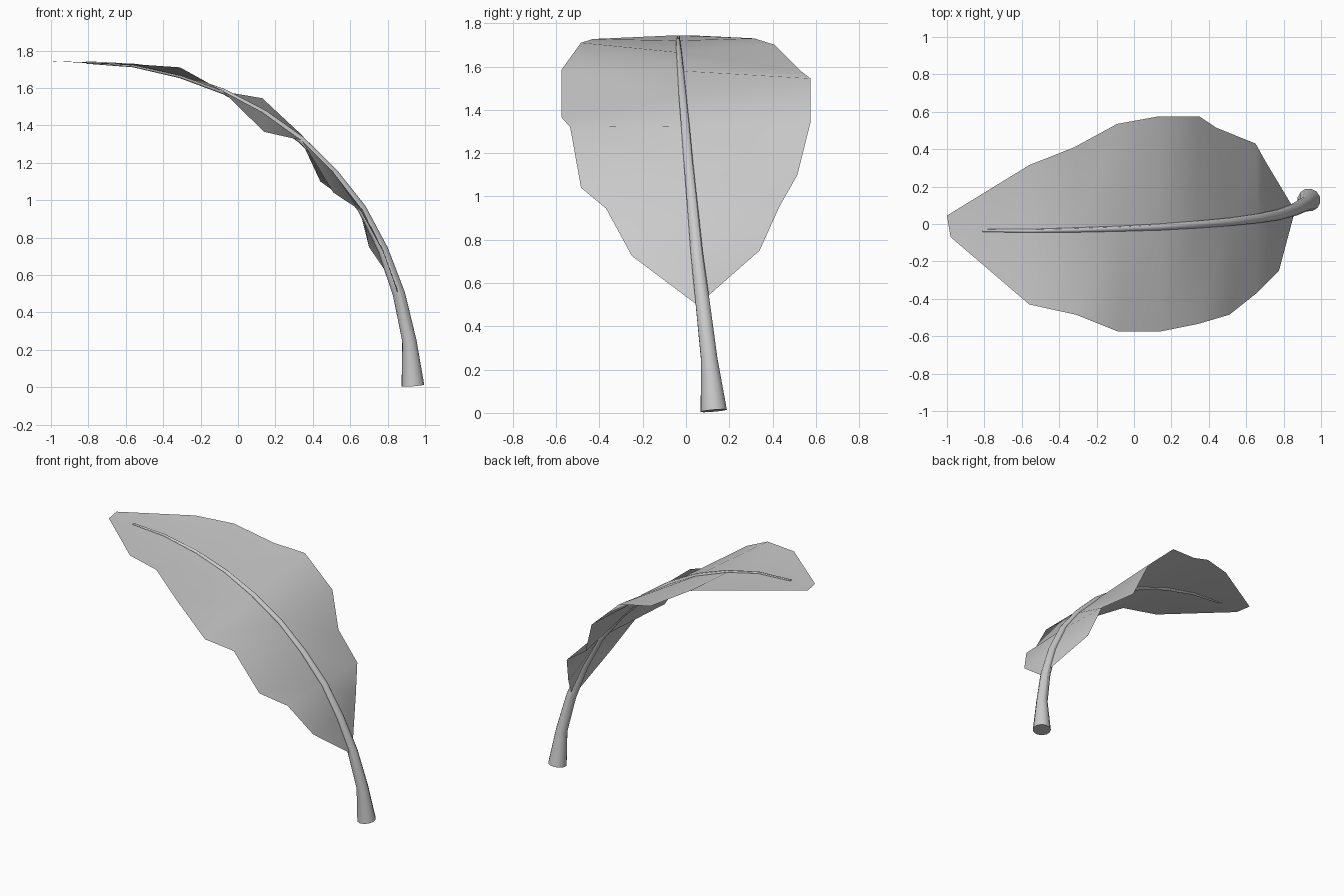
import bpy

# Stem centre line: x, y, z, radius
stem_path = [
    (0.935, 0.128, 0.01, 0.062), (0.916, 0.107, 0.25, 0.039),
    (0.86, 0.078, 0.50, 0.034), (0.775, 0.050, 0.735, 0.029),
    (0.662, 0.030, 0.955, 0.025), (0.515, 0.012, 1.145, 0.022),
    (0.335, -0.003, 1.325, 0.020), (0.14, -0.016, 1.465, 0.018),
    (-0.075, -0.025, 1.58, 0.015), (-0.31, -0.032, 1.665, 0.013),
    (-0.56, -0.037, 1.72, 0.010), (-0.81, -0.035, 1.736, 0.007)]

# Wavy leaf margins, base to tip
far_edge = [
    (0.85, 0.09, 0.53), (0.70, 0.34, 0.75), (0.65, 0.43, 0.95),
    (0.44, 0.515, 1.10), (0.35, 0.575, 1.34), (0.13, 0.575, 1.545),
    (-0.09, 0.535, 1.575), (-0.32, 0.41, 1.70), (-0.56, 0.315, 1.73),
    (-1.0, 0.045, 1.743)]
near_edge = [
    (0.855, 0.05, 0.50), (0.775, -0.25, 0.725), (0.655, -0.37, 0.945),
    (0.51, -0.485, 1.04), (0.34, -0.535, 1.32), (0.14, -0.575, 1.365),
    (-0.085, -0.575, 1.585), (-0.31, -0.485, 1.71), (-0.56, -0.43, 1.727),
    (-0.98, -0.07, 1.743)]
middle = [p[:3] for p in stem_path[2:11]] + [(-0.99, -0.015, 1.743)]

# Leaf blade: three columns bridged by quads
n = len(middle)
verts = far_edge + middle + near_edge
faces = [(c * n + i, c * n + i + 1, (c + 1) * n + i + 1, (c + 1) * n + i)
         for c in range(2) for i in range(n - 1)]
mesh = bpy.data.meshes.new("leaf_blade")
mesh.from_pydata(verts, [], faces)
mesh.update()
if sum(p.normal.z for p in mesh.polygons) < 0:
    mesh.flip_normals()
mesh.shade_smooth()
leaf = bpy.data.objects.new("leaf_blade", mesh)
bpy.context.collection.objects.link(leaf)

# Stem: tapered tube running up into the midrib
curve = bpy.data.curves.new("stem", 'CURVE')
curve.dimensions = '3D'
curve.bevel_depth = 1.0
curve.bevel_resolution = 4
curve.use_fill_caps = True
spline = curve.splines.new('POLY')
spline.points.add(len(stem_path) - 1)
for point, (x, y, z, r) in zip(spline.points, stem_path):
    point.co = (x, y, z, 1)
    point.radius = r
stem = bpy.data.objects.new("stem", curve)
bpy.context.collection.objects.link(stem)
bpy.context.view_layer.objects.active = stem
stem.select_set(True)
bpy.ops.object.convert(target='MESH')
bpy.ops.object.shade_smooth_by_angle()
